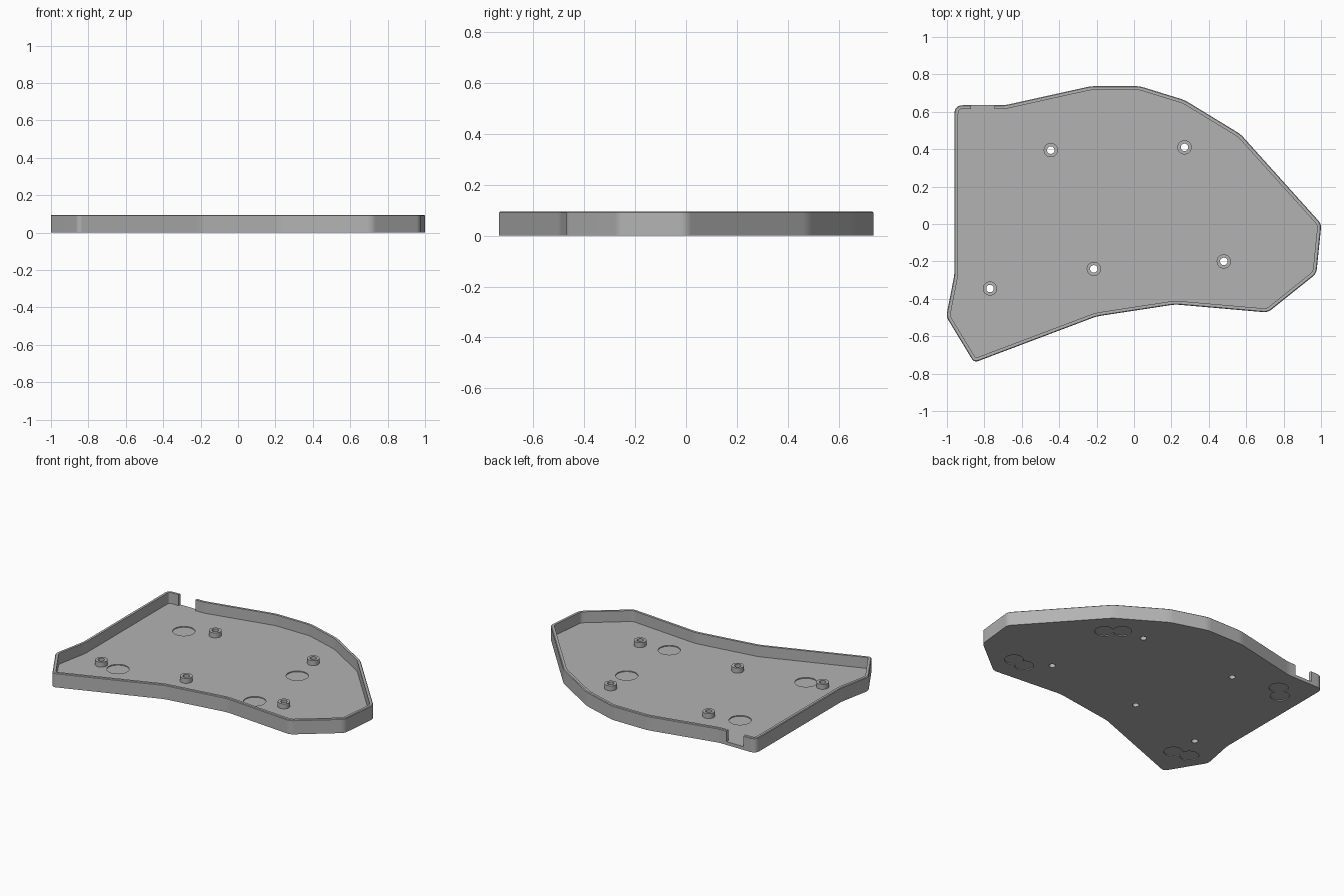
import bpy, bmesh, math
from mathutils import Vector

cube = bpy.data.objects.get("Cube")
if cube:
    bpy.data.objects.remove(cube, do_unlink=True)

FLOOR, TOP, WALL = 0.022, 0.095, 0.02
OUTLINE = [(-0.96, 0.635), (-0.96, -0.27), (-1.004, -0.495), (-0.855, -0.741),
           (-0.2, -0.494), (0.22, -0.43), (0.715, -0.473), (0.975, -0.265),
           (1.002, 0.0), (0.57, 0.48), (0.27, 0.663), (0.03, 0.737),
           (-0.23, 0.737), (-0.69, 0.635)]
SCREWS = [(-0.445, 0.395), (0.27, 0.41), (0.48, -0.2), (-0.215, -0.24), (-0.77, -0.345)]
FLOOR_DENTS = [(-0.635, 0.335), (-0.65, -0.34), (0.295, 0.205), (0.293, -0.242)]
FOOT_DENTS = [(0.506, 0.322), (0.423, 0.392), (0.704, -0.293), (0.609, -0.31),
              (-0.745, 0.476), (-0.814, 0.405), (-0.754, -0.528), (-0.86, -0.503)]

grey = bpy.data.materials.new("plain grey")
grey.use_nodes = True
grey.diffuse_color = (0.45, 0.45, 0.45, 1)
grey.node_tree.nodes["Principled BSDF"].inputs["Base Color"].default_value = grey.diffuse_color


def make_object(name, bm):
    bmesh.ops.recalc_face_normals(bm, faces=bm.faces)
    mesh = bpy.data.meshes.new(name)
    bm.to_mesh(mesh)
    bm.free()
    obj = bpy.data.objects.new(name, mesh)
    bpy.context.collection.objects.link(obj)
    mesh.materials.append(grey)
    return obj


def activate(obj):
    bpy.ops.object.select_all(action='DESELECT')
    obj.select_set(True)
    bpy.context.view_layer.objects.active = obj


def rounded(points, steps=5):
    """Round each corner of a closed outline with a small curve."""
    path = []
    for i, p in enumerate(points):
        p = Vector(p)
        before = Vector(points[i - 1]) - p
        after = Vector(points[(i + 1) % len(points)]) - p
        size = 0.045 if i == 0 else 0.025
        a, b = p + before.normalized() * size, p + after.normalized() * size
        for k in range(steps + 1):
            t = k / steps
            path.append(a * (1 - t) ** 2 + p * 2 * t * (1 - t) + b * t * t)
    return path


def inset(path, d):
    """Move a counter-clockwise outline inwards by d."""
    result = []
    for i, p in enumerate(path):
        e1 = (p - path[i - 1]).normalized()
        e2 = (path[(i + 1) % len(path)] - p).normalized()
        n = (Vector((-e1.y, e1.x)) + Vector((-e2.y, e2.x))).normalized()
        result.append(p + n * d / max(0.3, n.dot(Vector((-e1.y, e1.x)))))
    return result


def bridge(bm, r1, r2):
    for i in range(len(r1)):
        j = (i + 1) % len(r1)
        bm.faces.new((r1[i], r1[j], r2[j], r2[i]))


def smooth(obj, degrees):
    activate(obj)
    bpy.ops.object.shade_smooth_by_angle(angle=math.radians(degrees))


# tray: floor and rim built from stacked outlines
path = rounded(OUTLINE)
bm = bmesh.new()
rings = []
for d, z in [(0, 0), (0, TOP - 0.004), (0.004, TOP), (WALL, TOP), (WALL, FLOOR)]:
    rings.append([bm.verts.new((p.x, p.y, z)) for p in inset(path, d)])
for lower, upper in zip(rings, rings[1:]):
    bridge(bm, lower, upper)
bm.faces.new(rings[0])
bm.faces.new(rings[-1])
tray = make_object("tray", bm)


# cut-outs in the tray
def cut(cutter):
    cutter.hide_render = True
    activate(tray)
    mod = tray.modifiers.new("cut", 'BOOLEAN')
    mod.operation, mod.solver, mod.object = 'DIFFERENCE', 'EXACT', cutter
    bpy.ops.object.modifier_apply(modifier=mod.name)
    bpy.data.objects.remove(cutter, do_unlink=True)


def cylinder(x, y, r, z0, z1, sides=40):
    bm = bmesh.new()
    bmesh.ops.create_cone(bm, cap_ends=True, segments=sides, radius1=r, radius2=r, depth=z1 - z0)
    bmesh.ops.translate(bm, vec=(x, y, (z0 + z1) / 2), verts=bm.verts)
    return make_object("cutter", bm)


for x, y in SCREWS:
    cut(cylinder(x, y, 0.02, -0.05, 0.2, 32))
for x, y in FLOOR_DENTS:
    cut(cylinder(x, y, 0.068, FLOOR - 0.006, 0.06))
for x, y in FOOT_DENTS:
    cut(cylinder(x, y, 0.058, -0.05, 0.006))

# cable notch in the back rim
bm = bmesh.new()
bmesh.ops.create_cube(bm, size=1)
bmesh.ops.scale(bm, vec=(0.125, 0.1, 0.2), verts=bm.verts)
bmesh.ops.translate(bm, vec=(-0.808, 0.63, FLOOR + 0.1), verts=bm.verts)
cut(make_object("cutter", bm))

smooth(tray, 24)
weighted = tray.modifiers.new("even shading", 'WEIGHTED_NORMAL')
weighted.keep_sharp = True

# hollow screw posts
for n, (x, y) in enumerate(SCREWS):
    bm = bmesh.new()
    rings = []
    for r, z in [(0.02, FLOOR - 0.001), (0.038, FLOOR - 0.001), (0.038, 0.055), (0.02, 0.055)]:
        rings.append([bm.verts.new((x + r * math.cos(k * math.tau / 32),
                                    y + r * math.sin(k * math.tau / 32), z)) for k in range(32)])
    for i in range(4):
        bridge(bm, rings[i], rings[(i + 1) % 4])
    smooth(make_object(f"screw_post_{n + 1}", bm), 30)
